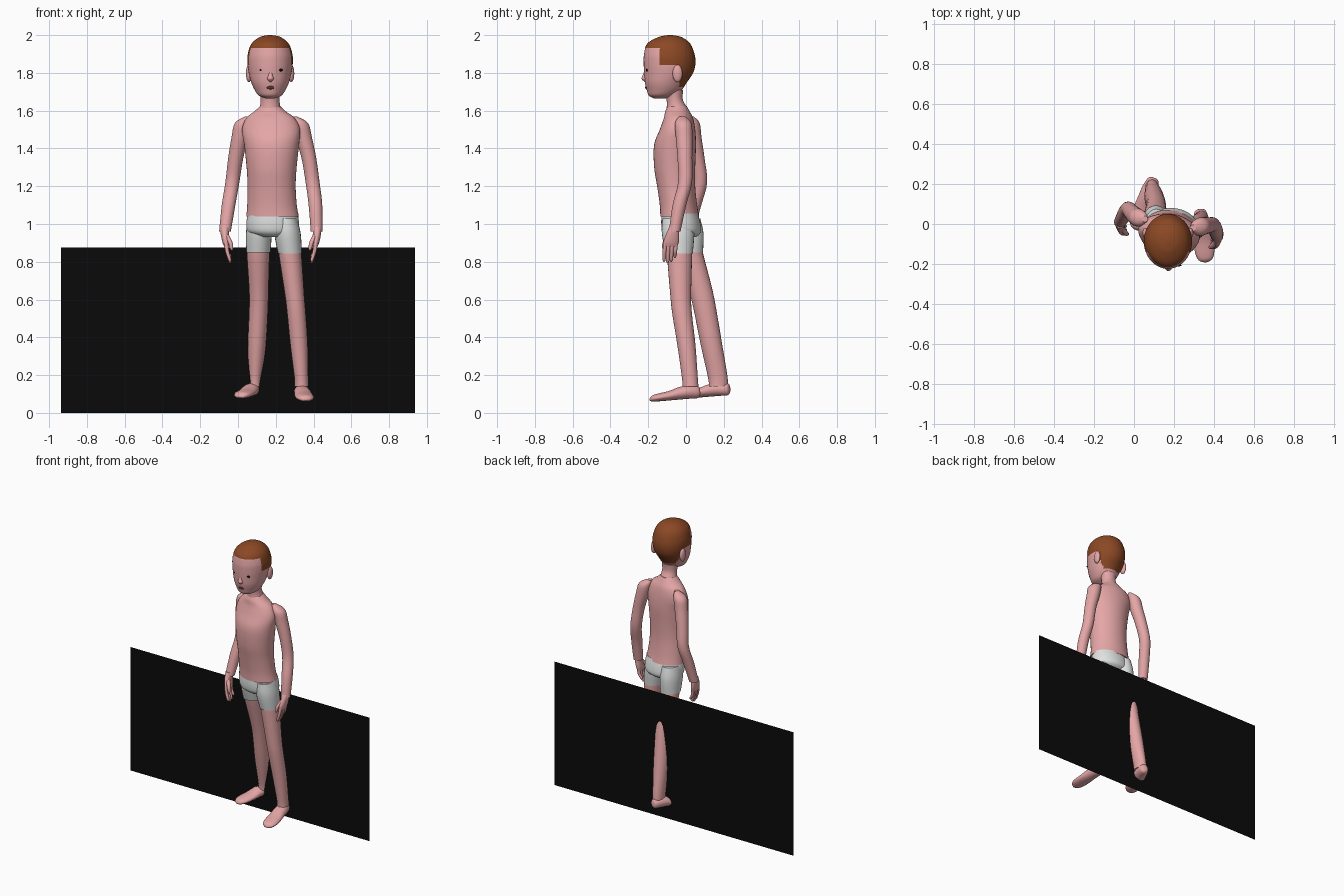
import bpy, bmesh, math
from mathutils import Vector


def material(name, rgb):
    m = bpy.data.materials.new(name)
    m.diffuse_color = (*rgb, 1)
    return m


SKIN = material("skin pink", (0.78, 0.38, 0.38))
HAIR = material("hair brown", (0.26, 0.065, 0.018))
WHITE = material("shorts white", (0.74, 0.76, 0.75))
BLACK = material("black", (0.003, 0.003, 0.003))
LIP = material("mouth dark red", (0.10, 0.03, 0.02))


def spline(rows, steps):
    """Catmull-Rom interpolation through tuples of numbers."""
    out = []
    for i in range(len(rows) - 1):
        p = [rows[max(0, min(len(rows) - 1, i + k))] for k in (-1, 0, 1, 2)]
        for s in range(steps):
            t = s / steps
            out.append([0.5 * (2 * b + (c - a) * t + (2 * a - 5 * b + 4 * c - d) * t * t
                               + (3 * b - a - 3 * c + d) * t ** 3) for a, b, c, d in zip(*p)])
    return out + [list(rows[-1])]


def loft(name, rows, mat, side=(1, 0, 0), up=(0, 1, 0), sides=24, steps=4, mat2=None, rule=None):
    """Skin rings (x, y, z, radius along side, radius along up)."""
    side, up = Vector(side), Vector(up)
    bm = bmesh.new()
    rings = []
    for x, y, z, a, b in spline(rows, steps):
        angles = [2 * math.pi * k / sides for k in range(sides)]
        rings.append([bm.verts.new(Vector((x, y, z)) + side * a * math.cos(t) + up * b * math.sin(t))
                      for t in angles])
    for r0, r1 in zip(rings, rings[1:]):
        for k in range(sides):
            j = (k + 1) % sides
            bm.faces.new((r0[k], r0[j], r1[j], r1[k]))
    bm.faces.new(rings[0])
    bm.faces.new(rings[-1])
    bmesh.ops.recalc_face_normals(bm, faces=bm.faces)
    for f in bm.faces:
        f.smooth = len(f.verts) == 4
        if rule and rule(f.calc_center_median()):
            f.material_index = 1
    me = bpy.data.meshes.new(name)
    bm.to_mesh(me)
    bm.free()
    me.materials.append(mat)
    if mat2:
        me.materials.append(mat2)
    ob = bpy.data.objects.new(name, me)
    bpy.context.collection.objects.link(ob)
    return ob


def blob(name, loc, size, mat):
    bpy.ops.mesh.primitive_uv_sphere_add(segments=20, ring_count=12, location=loc)
    ob = bpy.context.object
    ob.name, ob.scale = name, size
    ob.data.materials.append(mat)
    bpy.ops.object.shade_smooth()
    return ob


def tube(name, rows, mat, **kw):
    return loft(name, [(x, y, z, r, r) for x, y, z, r in rows], mat, **kw)


# Head: z, front y, back y, half width; hair is coloured by position
HEAD = [(2.0, -.095, -.075, .008), (1.99, -.145, -.025, .055), (1.955, -.205, .022, .098),
        (1.90, -.222, .045, .118), (1.85, -.224, .05, .120), (1.80, -.222, .038, .113),
        (1.75, -.218, .005, .100), (1.71, -.208, -.022, .082), (1.68, -.197, -.06, .060),
        (1.665, -.17, -.10, .025)]


def is_hair(c):
    limit = 1.93 if c.y < -.14 else 1.845 if c.y < -.035 else 1.725
    return c.z > limit


loft("head", [(.17, (f + b) / 2, z, w, (b - f) / 2) for z, f, b, w in HEAD], SKIN,
     sides=64, steps=7, mat2=HAIR, rule=is_hair)
loft("nose", [(.172, -.212, 1.815, .006, .006), (.172, -.215, 1.785, .013, .015),
              (.172, -.215, 1.768, .018, .02), (.172, -.212, 1.752, .008, .006)], SKIN)
for s in (-1, 1):
    blob("ear", (.17 + s * .112, -.045, 1.797), (.016, .026, .046), SKIN)
    blob("eye", (.176 + s * .05, -.207, 1.815), (.012, .005, .007), BLACK)
blob("mouth", (.172, -.211, 1.722), (.02, .005, .009), LIP)

# Neck and torso, turned slightly
loft("neck", [(.17, -.065, 1.71, .055, .05), (.17, -.06, 1.66, .05, .043),
              (.17, -.05, 1.62, .055, .052), (.17, -.045, 1.58, .07, .06)], SKIN)
yaw = math.radians(-9)
turn = dict(side=(math.cos(yaw), math.sin(yaw), 0), up=(-math.sin(yaw), math.cos(yaw), 0))
loft("torso", [(.17, -.047, 1.625, .052, .05), (.17, -.045, 1.595, .085, .065),
               (.172, -.04, 1.56, .13, .076), (.175, -.045, 1.50, .155, .092),
               (.178, -.058, 1.42, .146, .11), (.178, -.06, 1.30, .133, .108),
               (.178, -.052, 1.20, .128, .10), (.18, -.04, 1.10, .132, .098),
               (.183, -.033, 1.04, .140, .102)], SKIN, sides=40, **turn)

# Shorts: hips plus two short legs
loft("shorts_hips", [(.183, -.033, 1.055, .133, .096), (.184, -.027, 1.0, .139, .104),
                     (.185, -.022, .955, .13, .10), (.186, -.02, .93, .07, .07)], WHITE, sides=40)
loft("shorts_leg", [(.112, -.005, 1.03, .058, .08), (.11, .005, .95, .068, .088),
                    (.108, .018, .85, .064, .072)], WHITE)
loft("shorts_leg", [(.255, -.045, 1.03, .058, .08), (.262, -.042, .95, .07, .086),
                    (.275, -.036, .845, .063, .072)], WHITE)

# Legs
loft("back_leg", [(.109, .015, .90, .06, .066), (.107, .028, .83, .06, .066),
                  (.11, .075, .66, .052, .063), (.109, .10, .55, .050, .060),
                  (.100, .135, .36, .048, .057), (.092, .168, .19, .037, .052),
                  (.09, .172, .14, .036, .05)], SKIN)
loft("front_leg", [(.27, -.036, .90, .06, .066), (.277, -.034, .83, .06, .066),
                   (.30, -.028, .62, .051, .055), (.31, -.02, .52, .049, .052),
                   (.323, .002, .36, .046, .048), (.335, .02, .19, .037, .042),
                   (.337, .024, .14, .037, .042)], SKIN)


def foot(name, heel, toe):
    heel, toe = Vector(heel), Vector(toe)
    d = (toe - heel).normalized()
    profile = [(0, .008, .035, .02), (.04, .028, .062, .0), (.22, .041, .073, 0), (.42, .045, .066, 0),
               (.62, .049, .05, 0), (.82, .048, .042, 0), (.95, .034, .034, .002), (1, .008, .018, .008)]
    rows = []
    for t, w, top, bottom in profile:
        p = heel.lerp(toe, t)
        rows.append((p.x, p.y, p.z + (top + bottom) / 2, w, (top - bottom) / 2))
    loft(name, rows, SKIN, side=(-d.y, d.x, 0), up=(0, 0, 1))


foot("back_foot", (.10, .232, .095), (.01, -.03, .073))
foot("front_foot", (.33, .075, .08), (.36, -.192, .057))

# Arms
tube("back_arm", [(.055, .025, 1.57, .015), (.026, .03, 1.535, .042), (.010, .038, 1.46, .044),
                  (-.012, .058, 1.35, .040), (-.030, .075, 1.22, .037), (-.05, .045, 1.10, .036),
                  (-.069, .01, .96, .031)], SKIN)
tube("front_arm", [(.295, -.02, 1.57, .015), (.327, -.015, 1.535, .043), (.347, -.01, 1.46, .044),
                   (.375, -.006, 1.35, .039), (.395, -.005, 1.22, .037), (.41, -.035, 1.10, .036),
                   (.416, -.06, .96, .031)], SKIN)


def hand(x, y, s):
    """Palm, four fingers and a thumb; s points towards the body."""
    loft("palm", [(x, y, .985, .024, .026), (x, y - .008, .95, .022, .034),
                  (x + s * .006, y - .017, .905, .019, .041), (x + s * .01, y - .02, .88, .013, .036)], SKIN)
    for k in range(4):
        fy = y - .048 + k * .019
        drop = (.80, .793, .80, .82)[k]
        tube("finger", [(x + s * .007, fy, .90, .011), (x + s * .013, fy - .004, .855, .0105),
                        (x + s * .026, fy - .006, drop + .012, .009), (x + s * .028, fy - .006, drop, .003)],
             SKIN, sides=10)
    tube("thumb", [(x + s * .008, y - .025, .945, .013), (x + s * .028, y - .05, .905, .012),
                   (x + s * .036, y - .055, .87, .009), (x + s * .037, y - .055, .86, .003)], SKIN, sides=10)


hand(-.07, .005, 1)
hand(.418, -.062, -1)

# Flat black panel crossing the rear calf
bpy.ops.mesh.primitive_plane_add(size=1, location=(0, .135, .4375), rotation=(math.pi / 2, 0, 0))
panel = bpy.context.object
panel.name = "back_panel"
panel.scale = (1.872, .875, 1)
panel.data.materials.append(BLACK)
